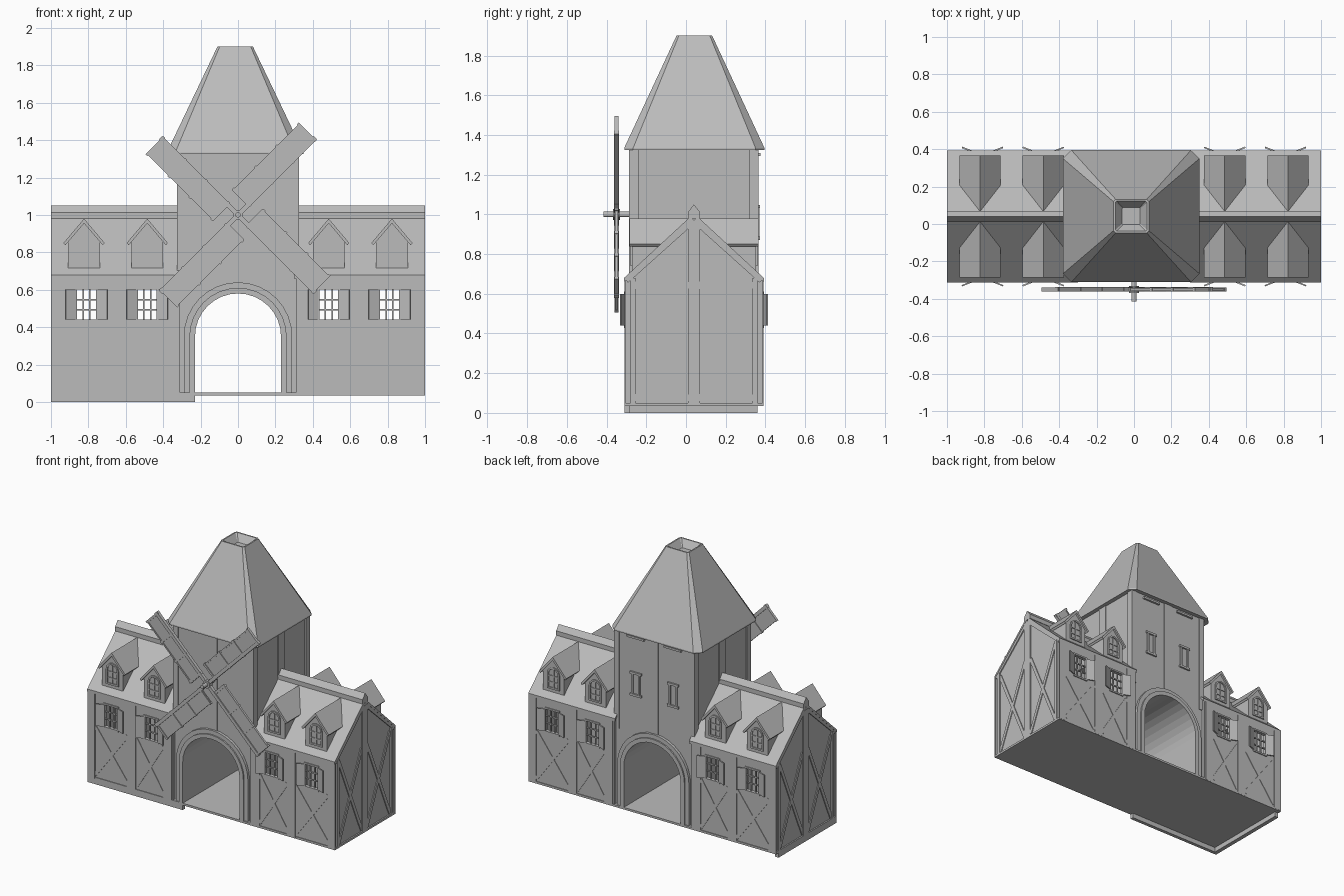
import bpy, bmesh, math
from mathutils import Matrix

cube = bpy.data.objects.get("Cube")
if cube:
    bpy.data.objects.remove(cube)

GREY = (0.5, 0.5, 0.5, 1)
mat = bpy.data.materials.new("plain_grey")
mat.use_nodes = True
mat.diffuse_color = GREY
mat.node_tree.nodes["Principled BSDF"].inputs["Base Color"].default_value = GREY

MID_Y = 0.04            # ridge line; every part is modelled relative to it
SILL, EAVE = 0.04, 0.68


def prism(bm, axis, pts, a, b):
    """Extrude a 2D outline along an axis from a to b."""
    place = {"x": lambda p, q, t: (t, p, q),
             "y": lambda p, q, t: (p, t, q),
             "z": lambda p, q, t: (p, q, t)}[axis]
    lo = [bm.verts.new(place(p, q, a)) for p, q in pts]
    hi = [bm.verts.new(place(p, q, b)) for p, q in pts]
    bm.faces.new(lo)
    bm.faces.new(hi[::-1])
    n = len(pts)
    for i in range(n):
        j = (i + 1) % n
        bm.faces.new((lo[i], lo[j], hi[j], hi[i]))


def box(bm, x0, x1, y0, y1, z0, z1):
    prism(bm, "z", [(x0, y0), (x1, y0), (x1, y1), (x0, y1)], z0, z1)


def bar(bm, axis, p, q, width, a, b):
    """Straight timber from p to q in the plane across an axis."""
    dx, dy = q[0] - p[0], q[1] - p[1]
    k = width / 2 / math.hypot(dx, dy)
    nx, ny = -dy * k, dx * k
    prism(bm, axis, [(p[0] + nx, p[1] + ny), (q[0] + nx, q[1] + ny),
                     (q[0] - nx, q[1] - ny), (p[0] - nx, p[1] - ny)], a, b)


def cross(bm, axis, p0, p1, q0, q1, a, b):
    bar(bm, axis, (p0, q0), (p1, q1), 0.025, a, b)
    bar(bm, axis, (p0, q1), (p1, q0), 0.025, a, b)


def arch(r, foot, spring, cx=0, n=16):
    """Points of a round arch from its right foot to its left foot."""
    curve = [(cx + r * math.cos(math.pi * i / n), spring + r * math.sin(math.pi * i / n))
             for i in range(n + 1)]
    return [(cx + r, foot)] + curve + [(cx - r, foot)]


def arch_ring(bm, r_in, r_out, foot, spring, a, b, cx=0, n=16):
    prism(bm, "y", arch(r_out, foot, spring, cx, n) + arch(r_in, foot, spring, cx, n)[::-1], a, b)


def finish(name, bm, mirror=""):
    bmesh.ops.recalc_face_normals(bm, faces=bm.faces[:])
    mesh = bpy.data.meshes.new(name)
    bm.to_mesh(mesh)
    bm.free()
    mesh.materials.append(mat)
    ob = bpy.data.objects.new(name, mesh)
    ob.location.y = MID_Y
    bpy.context.collection.objects.link(ob)
    if mirror:
        mod = ob.modifiers.new("Mirror", "MIRROR")
        mod.use_axis = ("x" in mirror, "y" in mirror, False)
        mod.use_mirror_merge = False
    return ob


WINDOWS = (0.485, 0.81)
HALF, W0, W1 = 0.055, 0.44, 0.60

# Floor and the sills on two sides
bm = bmesh.new()
box(bm, -1, 1, -0.35, 0.35, 0.035, 0.05)
finish("floor", bm)
bm = bmesh.new()
box(bm, -0.97, -0.23, -0.35, -0.325, 0, SILL)
box(bm, -1, -0.97, -0.35, 0.32, 0, SILL)
finish("sill_beams", bm)

# Long wing walls with window openings
bm = bmesh.new()
F, B = -0.345, -0.325
box(bm, 0.31, 0.99, F, B, SILL, W0)
box(bm, 0.31, 0.99, F, B, W1, EAVE)
edges = [0.31] + [c + s * HALF for c in WINDOWS for s in (-1, 1)] + [0.99]
for x0, x1 in zip(edges[::2], edges[1::2]):
    box(bm, x0, x1, F, B, W0, W1)
finish("wing_walls", bm, "xy")

# Gable end walls
bm = bmesh.new()
prism(bm, "x", [(F, SILL), (0, SILL), (0, 0.99), (F, EAVE - 0.01)], 0.97, 0.99)
finish("gable_walls", bm, "xy")

# Timber framing on the wings
bm = bmesh.new()
for x0, x1 in ((0.32, 0.39), (0.61, 0.68), (0.94, 1.0)):
    box(bm, x0, x1, -0.351, F, SILL, EAVE)
for x0, x1 in ((0.39, 0.61), (0.68, 0.94)):
    cross(bm, "y", x0, x1, 0.07, 0.42, -0.349, F)
box(bm, 0.985, 1.0, -0.32, -0.295, SILL, EAVE)
box(bm, 0.985, 1.0, -0.03, 0, SILL, 0.96)
cross(bm, "x", -0.295, -0.03, 0.06, 0.66, 0.985, 0.996)
bar(bm, "x", (-0.34, 0.665), (0, 0.97), 0.025, 0.985, 0.998)
finish("wing_timbers", bm, "xy")

# Wing roofs and ridge caps
bm = bmesh.new()
prism(bm, "x", [(-0.352, 0.68), (0, 1.005), (0, 0.985), (-0.352, 0.66)], 0.3, 1.0)
prism(bm, "x", [(-0.03, 0.98), (-0.03, 1.012), (0, 1.05), (0, 0.98)], 0.3, 1.0)
finish("wing_roofs", bm, "xy")

# Window grilles, frames and half-open shutters
bm = bmesh.new()
for c in WINDOWS:
    for t in (-1, 1):
        bx, bz = c + t * HALF / 3, (W0 + W1) / 2 + t * 0.027
        box(bm, bx - 0.004, bx + 0.004, -0.34, -0.33, W0, W1)
        box(bm, c - HALF, c + HALF, -0.34, -0.33, bz - 0.004, bz + 0.004)
        hinge, tip = c + t * HALF, c + t * 0.11
        bar(bm, "z", (hinge, -0.348), (tip, -0.37), 0.008, W0, W1)
        box(bm, hinge - 0.005, hinge + 0.005, -0.35, F, W0, W1)
    box(bm, c - 0.06, c + 0.06, -0.352, F, W1, W1 + 0.012)
    box(bm, c - 0.06, c + 0.06, -0.352, F, W0 - 0.012, W0)
finish("windows_and_shutters", bm, "xy")

# Dormers
bm = bmesh.new()
for c in (0.485, 0.823):
    body = [(-0.085, 0.715), (0.085, 0.715), (0.085, 0.86), (0, 0.96), (-0.085, 0.86)]
    roof = [(-0.11, 0.85), (0, 0.98), (0.11, 0.85), (0.1, 0.838), (0, 0.955), (-0.1, 0.838)]
    prism(bm, "y", [(c + x, z) for x, z in body], -0.312, -0.05)
    prism(bm, "y", [(c + x, z) for x, z in roof], -0.325, -0.028)
    arch_ring(bm, 0.038, 0.05, 0.745, 0.85, -0.32, -0.31, c, 6)
    box(bm, c - 0.05, c + 0.05, -0.32, -0.31, 0.74, 0.752)
    box(bm, c - 0.005, c + 0.005, -0.318, -0.31, 0.75, 0.885)
    for z in (0.785, 0.83):
        box(bm, c - 0.04, c + 0.04, -0.318, -0.31, z, z + 0.008)
finish("dormers", bm, "xy")

# Tower with an arched passage
bm = bmesh.new()
R, SPRING, T = 0.23, 0.35, 0.315
prism(bm, "y", [(-T, SILL), (-T, 1.34), (T, 1.34), (T, SILL)] + arch(R, SILL, SPRING), -0.32, 0.32)
finish("tower", bm)
bm = bmesh.new()
arch_ring(bm, R, 0.26, SILL, SPRING, -0.35, -0.31)
arch_ring(bm, 0.26, 0.29, SILL, SPRING, -0.34, -0.31)
finish("arch_trim", bm, "y")

# Tower timbers
bm = bmesh.new()
box(bm, 0.285, 0.325, -0.326, -0.28, 0.6, 1.34)
box(bm, 0, 0.03, -0.326, -0.31, 0.63, 1.34)
box(bm, 0.31, 0.322, -0.035, 0, 1.0, 1.34)
finish("tower_timbers", bm, "xy")

# Narrow back windows with corbels under the eaves
bm = bmesh.new()
for s in (-1, 1):
    bar(bm, "y", (0.15 + s * 0.028, 0.88), (0.15 + s * 0.028, 1.04), 0.014, 0.31, 0.33)
for z in (0.88, 1.04):
    box(bm, 0.105, 0.195, 0.31, 0.332, z - 0.008, z + 0.008)
box(bm, 0.08, 0.22, 0.31, 0.335, 1.295, 1.31)
finish("tower_back_windows", bm, "x")

# Tower roof: tapered, chamfered, with a sunken top
bm = bmesh.new()
prev = None
for hx, hy, c, z, shift in ((0.3, 0.3, 0.03, 1.33, 0), (0.365, 0.353, 0.045, 1.325, 0),
                            (0.365, 0.353, 0.045, 1.335, 0), (0.095, 0.09, 0.012, 1.9, 0),
                            (0.085, 0.08, 0.008, 1.9, 0), (0.048, 0.045, 0.004, 1.85, 0)):
    outline = [(hx - c, -hy), (hx, c - hy), (hx, hy - c), (hx - c, hy),
               (c - hx, hy), (-hx, hy - c), (-hx, c - hy), (c - hx, -hy)]
    ring = [bm.verts.new((x - 0.015, y + 0.002, z)) for x, y in outline]
    if prev:
        for i in range(8):
            j = (i + 1) % 8
            bm.faces.new((prev[i], prev[j], ring[j], ring[i]))
    else:
        bm.faces.new(ring[::-1])
    prev = ring
bm.faces.new(prev)
finish("tower_roof", bm)

# Windmill sails around a short axle
SAIL_Y, HUB_Z = -0.39, 1.0
for k in range(4):
    bm = bmesh.new()
    box(bm, 0.07, 0.58, -0.004, 0.004, 0, 0.115)
    box(bm, 0, 0.585, -0.012, 0.012, -0.012, 0.012)
    box(bm, 0.07, 0.58, -0.008, 0.008, 0.105, 0.115)
    for u in (0.075, 0.24, 0.40, 0.565):
        box(bm, u, u + 0.015, -0.01, 0.01, -0.015, 0.12)
    turn = Matrix.Rotation(-math.radians(45 + 90 * k), 4, "Y")
    bmesh.ops.transform(bm, matrix=Matrix.Translation((0, SAIL_Y, HUB_Z)) @ turn, verts=bm.verts[:])
    finish("sail_%d" % (k + 1), bm)
bm = bmesh.new()
circle = [(math.cos(math.tau * i / 12), math.sin(math.tau * i / 12)) for i in range(12)]
prism(bm, "y", [(0.014 * x, HUB_Z + 0.014 * z) for x, z in circle], -0.455, -0.31)
prism(bm, "y", [(0.028 * x, HUB_Z + 0.028 * z) for x, z in circle], -0.408, -0.372)
finish("axle", bm)
